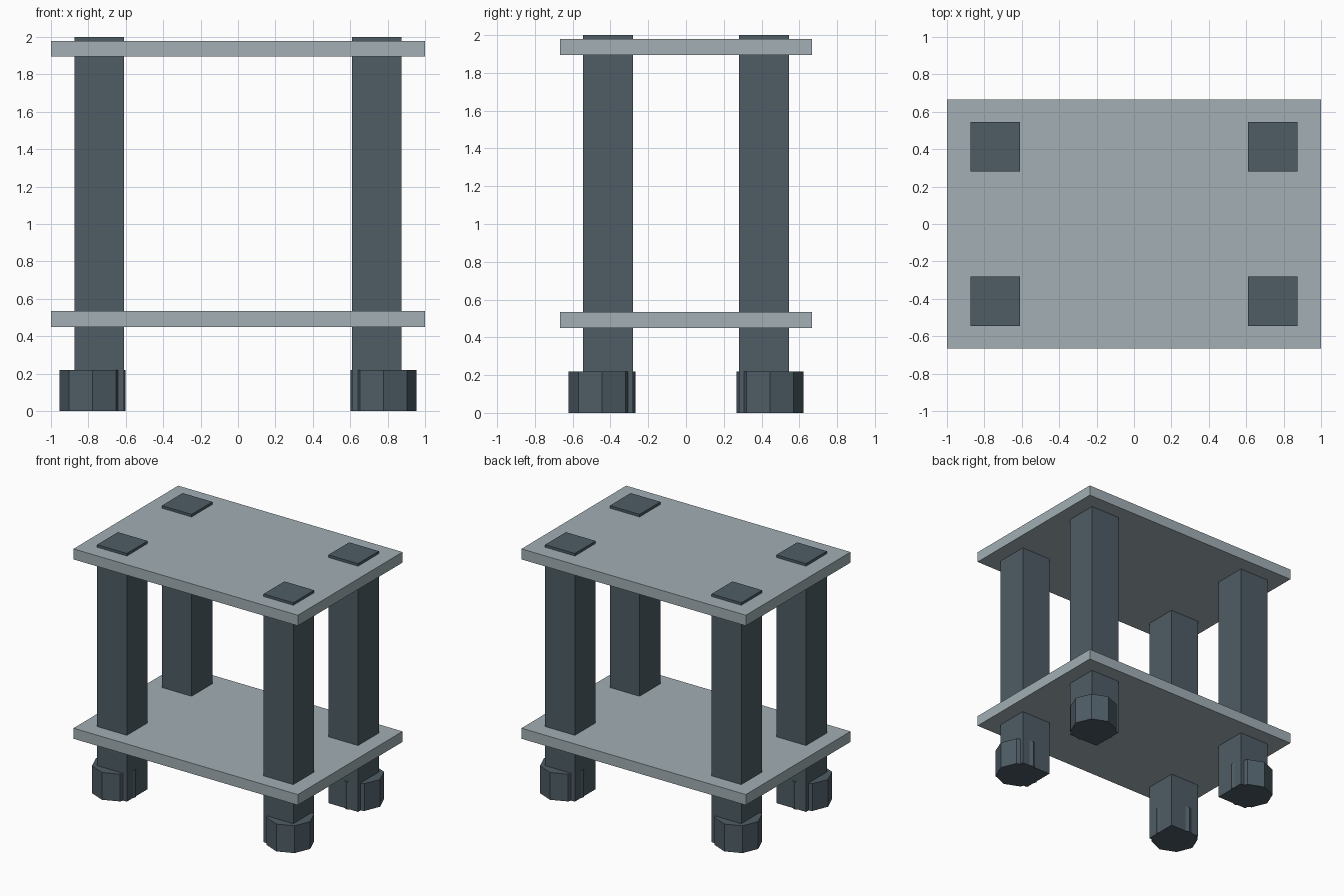
import bpy

cube = bpy.data.objects.get("Cube")
if cube:
    bpy.data.objects.remove(cube, do_unlink=True)


def make_material(name, rgb):
    mat = bpy.data.materials.new(name)
    mat.use_nodes = True
    color = (*rgb, 1.0)
    mat.diffuse_color = color
    mat.node_tree.nodes["Principled BSDF"].inputs["Base Color"].default_value = color
    return mat


pale_grey = make_material("pale blue grey", (0.36, 0.43, 0.46))
slate = make_material("dark slate", (0.077, 0.107, 0.130))


def finish(name, mat):
    obj = bpy.context.object
    obj.name = name
    obj.data.materials.append(mat)
    return obj


def box(name, center, size, mat):
    bpy.ops.mesh.primitive_cube_add(size=1, location=center)
    obj = finish(name, mat)
    obj.scale = size
    bpy.ops.object.transform_apply(location=False, rotation=False, scale=True)
    return obj


# Two matching shelves
for name, z in (("lower_shelf", 0.492), ("top_shelf", 1.937)):
    box(name, (0, 0, z), (2, 1.333, 0.085), pale_grey)

# Square legs that run through both shelves, with eight-sided feet set outwards
for sx, side in ((1, "left"), (-1, "right")):
    for sy, end in ((-1, "front"), (1, "back")):
        box(f"{end}_{side}_leg", (sx * 0.742, sy * 0.412, 1), (0.265, 0.265, 2), slate)
        bpy.ops.mesh.primitive_cylinder_add(
            vertices=8, radius=0.177, depth=0.22,
            location=(sx * 0.778, sy * 0.445, 0.11))
        finish(f"{end}_{side}_foot", slate)
